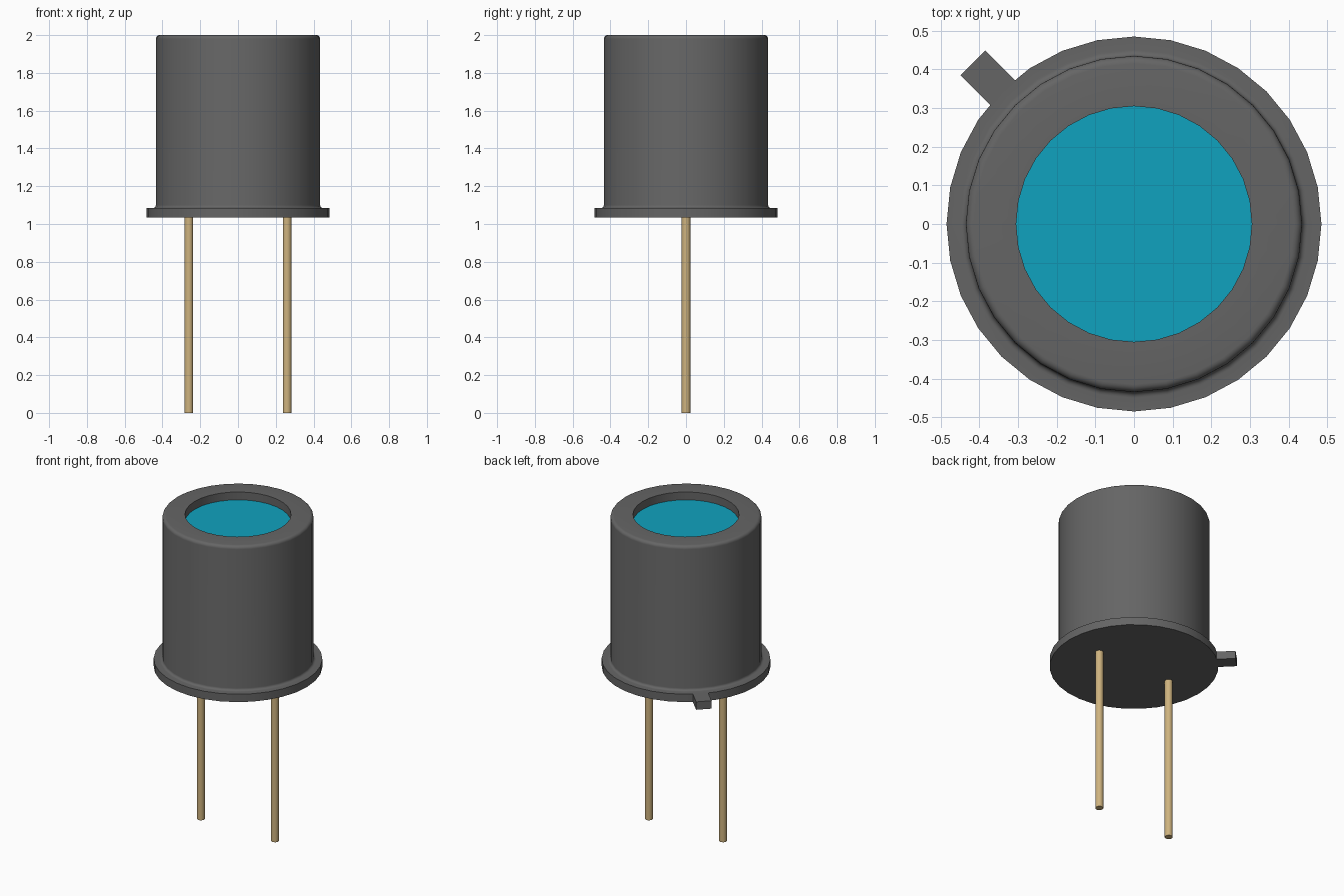
import bpy, bmesh, math
from mathutils import Matrix

cube = bpy.data.objects.get("Cube")
if cube:
    bpy.data.objects.remove(cube)


def material(name, colour):
    m = bpy.data.materials.new(name)
    m.use_nodes = True
    m.diffuse_color = colour
    m.node_tree.nodes["Principled BSDF"].inputs["Base Color"].default_value = colour
    return m


grey = material("dark grey metal", (0.13, 0.13, 0.13, 1))
teal = material("teal glass", (0.005, 0.36, 0.52, 1))
gold = material("pale gold", (0.62, 0.45, 0.21, 1))


def finish(name, bm, mat, smooth=True):
    bmesh.ops.recalc_face_normals(bm, faces=bm.faces)
    mesh = bpy.data.meshes.new(name)
    bm.to_mesh(mesh)
    bm.free()
    mesh.materials.append(mat)
    obj = bpy.data.objects.new(name, mesh)
    bpy.context.collection.objects.link(obj)
    if smooth:
        bpy.ops.object.select_all(action="DESELECT")
        obj.select_set(True)
        bpy.context.view_layer.objects.active = obj
        bpy.ops.object.shade_smooth_by_angle(angle=math.radians(35))
    return obj


def lathe(name, profile, sides, mat, x=0):
    """Spin a (radius, height) profile about z, capping both open ends."""
    bm = bmesh.new()
    rings = []
    for r, z in profile:
        angles = [2 * math.pi * i / sides for i in range(sides)]
        rings.append([bm.verts.new((x + r * math.cos(a), r * math.sin(a), z)) for a in angles])
    for low, high in zip(rings, rings[1:]):
        for i in range(sides):
            j = (i + 1) % sides
            bm.faces.new((low[i], low[j], high[j], high[i]))
    bm.faces.new(rings[0])
    bm.faces.new(rings[-1])
    return finish(name, bm, mat)


def arc(cr, cz, radius, start, end, steps=5):
    """Points of a rounded corner, angles in degrees."""
    angles = [math.radians(start + (end - start) * i / steps) for i in range(steps + 1)]
    return [(cr + radius * math.cos(a), cz + radius * math.sin(a)) for a in angles]


SIDES = 32
BASE, FLANGE_TOP, TOP = 1.035, 1.085, 2.0
CAP, FLANGE, WINDOW = 0.435, 0.485, 0.305

# Can: flange, filleted foot, wall, rounded rim and recessed window seat
profile = [(FLANGE, BASE), (FLANGE, FLANGE_TOP)]
profile += arc(CAP + 0.015, FLANGE_TOP + 0.015, 0.015, 270, 180)
profile += arc(CAP - 0.02, TOP - 0.02, 0.02, 0, 90)
profile += [(WINDOW, TOP), (WINDOW, TOP - 0.055)]
lathe("can", profile, SIDES, grey)

# Window glass
lathe("window", [(WINDOW, TOP - 0.054), (WINDOW, TOP - 0.05)], SIDES, teal)

# Orientation tab on the back right of the flange
bm = bmesh.new()
bmesh.ops.create_cube(bm, size=1)
bm.transform(Matrix.Rotation(math.radians(135), 4, "Z")
             @ Matrix.Translation((0.525, 0, (BASE + FLANGE_TOP) / 2))
             @ Matrix.Diagonal((0.13, 0.09, FLANGE_TOP - BASE, 1)))
finish("flange_tab", bm, grey, smooth=False)

# Lead pins
for side, x in (("left", 0.26), ("right", -0.26)):
    lathe(side + "_pin", [(0.023, 0), (0.023, BASE + 0.01)], 16, gold, x)
